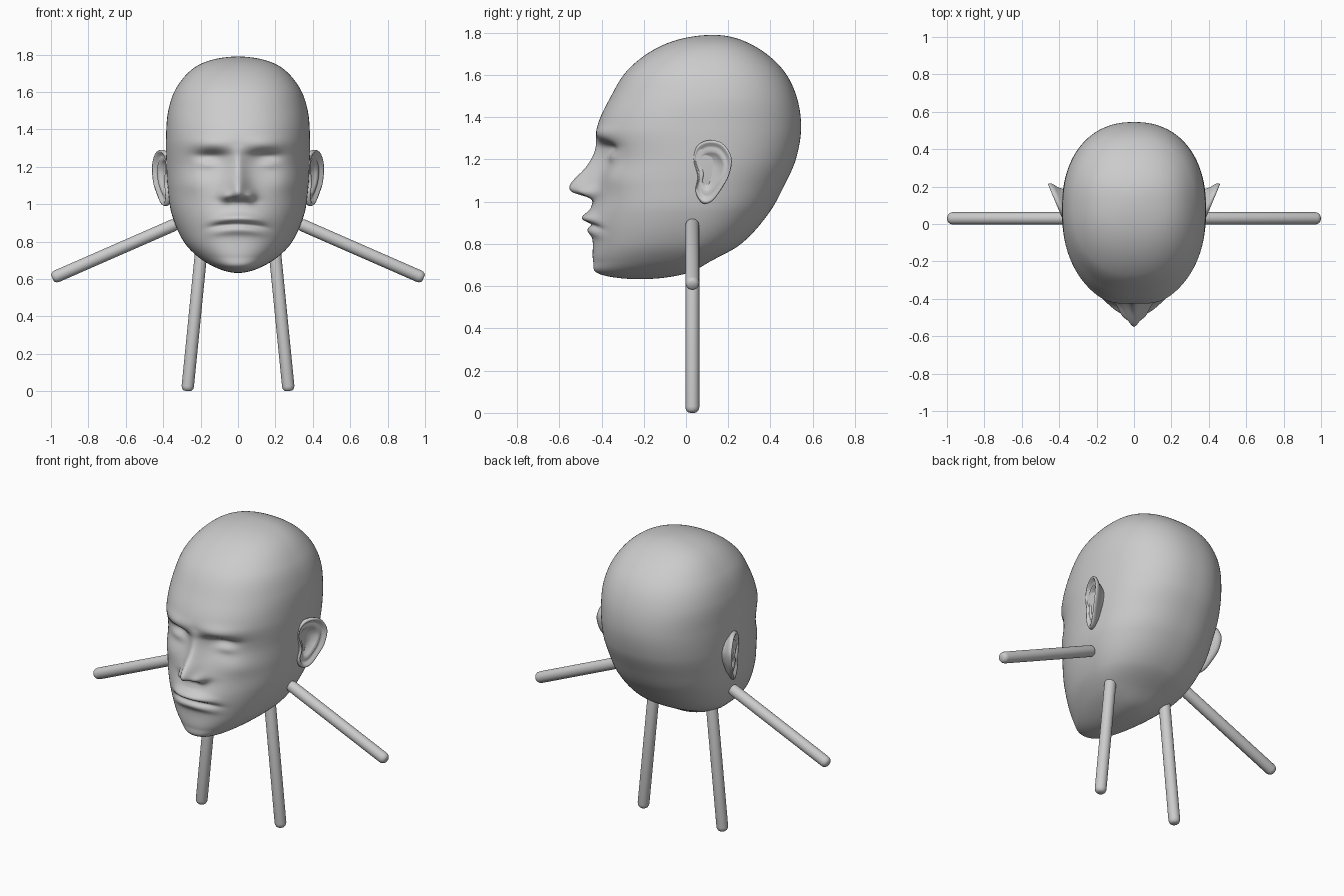
import bpy, bmesh, math
from mathutils import Vector
from math import exp, cos, sin, pi

if "Cube" in bpy.data.objects:
    bpy.data.objects.remove(bpy.data.objects["Cube"])


def spline(xs, ys, x):
    """Smooth curve through the given points."""
    n = len(xs)
    if x <= xs[0]:
        return ys[0]
    if x >= xs[-1]:
        return ys[-1]
    i = next(k for k in range(n - 1) if x <= xs[k + 1])

    def slope(k):
        a, b = max(k - 1, 0), min(k + 1, n - 1)
        return (ys[b] - ys[a]) / (xs[b] - xs[a])
    h = xs[i + 1] - xs[i]
    t = (x - xs[i]) / h
    return ((2*t**3 - 3*t*t + 1) * ys[i] + (t**3 - 2*t*t + t) * h * slope(i)
            + (3*t*t - 2*t**3) * ys[i + 1] + (t**3 - t*t) * h * slope(i + 1))


def loft(name, rings, start, end):
    """Skin closed rings and close both ends with a point."""
    bm = bmesh.new()
    vs = [[bm.verts.new(p) for p in r] for r in rings]
    n = len(vs[0])
    for a, b in zip(vs, vs[1:]):
        for j in range(n):
            bm.faces.new((a[j], a[(j+1) % n], b[(j+1) % n], b[j]))
    for ring, tip in ((vs[0], start), (vs[-1], end)):
        v = bm.verts.new(tip)
        for j in range(n):
            bm.faces.new((ring[j], ring[(j+1) % n], v))
    bmesh.ops.recalc_face_normals(bm, faces=bm.faces)
    for f in bm.faces:
        f.smooth = True
    me = bpy.data.meshes.new(name)
    bm.to_mesh(me)
    bm.free()
    ob = bpy.data.objects.new(name, me)
    bpy.context.collection.objects.link(ob)
    return ob


# Head sections from crown to chin: z, front y, back y, half width, y of widest point
TOP, BOTTOM = 1.79, 0.633
SECTIONS = [
    (1.79, .13, .13, 0, .13), (1.75, -.09, .30, .20, .12),
    (1.63, -.27, .455, .325, .10), (1.50, -.355, .523, .373, .10),
    (1.35, -.42, .545, .385, .08), (1.20, -.405, .52, .383, .08),
    (1.08, -.415, .467, .375, .06), (.95, -.43, .395, .355, .04),
    (.80, -.44, .26, .29, 0), (.72, -.44, .12, .215, -.06),
    (.66, -.415, 0, .115, -.17), (.633, -.22, -.22, 0, -.22)]
MID, HALF = (TOP + BOTTOM) / 2, (TOP - BOTTOM) / 2
US = [math.acos(max(-1, min(1, (s[0] - MID) / HALF))) for s in SECTIONS]
COLS = list(zip(*SECTIONS))

NOSE_Z = [.97, 1.015, 1.045, 1.08, 1.165, 1.25, 1.32]
NOSE_P = [0, .025, .118, .134, .068, .022, 0]


def gauss(d, s):
    return exp(-(d / s) ** 2)


def face_relief(x, z):
    """Forward push of the face surface."""
    a = abs(x)
    # nose ridge and nostrils
    width = .034 + .028 * max(0, min(1, (1.27 - z) / .22))
    d = max(0, spline(NOSE_Z, NOSE_P, z)) * exp(-(a / width) ** 1.6)
    d += .035 * gauss(a - .062, .028) * gauss(z - 1.04, .03)
    # brow, eye socket, eyelid, cheekbone
    d += .014 * gauss(a - .15, .11) * gauss(z - 1.325, .035)
    d -= .052 * gauss(a - .14, .085) * gauss(z - 1.255, .03 if z > 1.255 else .085)
    d += .02 * gauss(a - .16, .06) * gauss(z - 1.215, .028)
    d += .012 * gauss(a - .25, .08) * gauss(z - 1.11, .06)
    # muzzle, lips and mouth line
    zm = .893 - .7 * x * x
    across = exp(-(a / .14) ** 4)
    d += .04 * gauss(x, .14) * gauss(z - .92, .065)
    d += .022 * across * gauss(z - zm - .033, .022)
    d += .012 * across * gauss(z - zm + .035, .02)
    d -= .022 * across * gauss(z - zm, .013)
    return d


def head_ring(u, n=224):
    z = MID + HALF * cos(u)
    yf, yb, w, yc = (spline(US, c, u) for c in COLS[1:])
    ring = []
    for j in range(n):
        t = 2 * pi * j / n
        c, s = cos(t), sin(t)
        e = 2 / 2.25
        x = w * math.copysign(abs(c) ** e, c)
        y = yc + (yb - yc if s > 0 else yf - yc) * math.copysign(abs(s) ** e, s) * math.copysign(1, s)
        if s < 0:
            y -= face_relief(x, z) * min(1, -s * 2)
        ring.append((x, y, z))
    return ring


ROWS = 190
loft("head", [head_ring(pi * i / ROWS) for i in range(1, ROWS)],
     (0, .13, TOP), (0, -.22, BOTTOM))

# Ears: outline (y, z) scaled through radial steps of (scale, outward offset)
OUTLINE = [(.10, 1.29), (.17, 1.278), (.215, 1.21), (.205, 1.13), (.168, 1.06),
           (.12, 1.0), (.075, .995), (.045, 1.05), (.055, 1.12), (.035, 1.2), (.05, 1.26)]
STEPS = [(.2, -.03), (.4, -.028), (.55, -.012), (.65, 0), (.74, -.006), (.83, -.002),
         (.9, .012), (.96, .014), (1, .006), (.99, -.008), (.93, -.018),
         (.82, -.03), (.68, -.06), (.6, -.10)]


def ear(name, side):
    m = len(OUTLINE)
    ks = list(range(-2, m + 3))
    ys = [OUTLINE[k % m][0] for k in ks]
    zs = [OUTLINE[k % m][1] for k in ks]
    cy, cz = .118, 1.15

    def point(s, off, y, z):
        yy, zz = cy + (y - cy) * s, cz + (z - cz) * s
        flare = .378 + .42 * (yy - .05) - .09 * max(0, 1.10 - zz)
        return (side * (flare + off), yy, zz)
    rim = [(spline(ks, ys, m * j / 56), spline(ks, zs, m * j / 56)) for j in range(56)]
    rings = [[point(s, off, y, z) for y, z in rim] for s, off in STEPS]
    loft(name, rings, point(0, -.03, cy, cz), point(0, -.11, cy, cz))


# Limbs: round rods with softened ends
def rod(name, a, b, r=.033, n=24):
    a, b = Vector(a), Vector(b)
    d = (b - a).normalized()
    v = Vector((0, 1, 0))
    w = d.cross(v)
    steps = [(0, .55), (.006, .78), (.015, .94), (.026, 1)]
    stations = [(a + d * h, r * k) for h, k in steps]
    stations += [(b - d * h, r * k) for h, k in reversed(steps)]
    rings = [[p + (v * cos(2*pi*j/n) + w * sin(2*pi*j/n)) * q for j in range(n)]
             for p, q in stations]
    loft(name, rings, a, b)


for label, side in (("left", 1), ("right", -1)):
    ear(label + "_ear", side)
    rod(label + "_arm", (side * .325, .03, .897), (side * .992, .03, .605))
    rod(label + "_leg", (side * .195, .03, .765), (side * .271, .03, .002))
